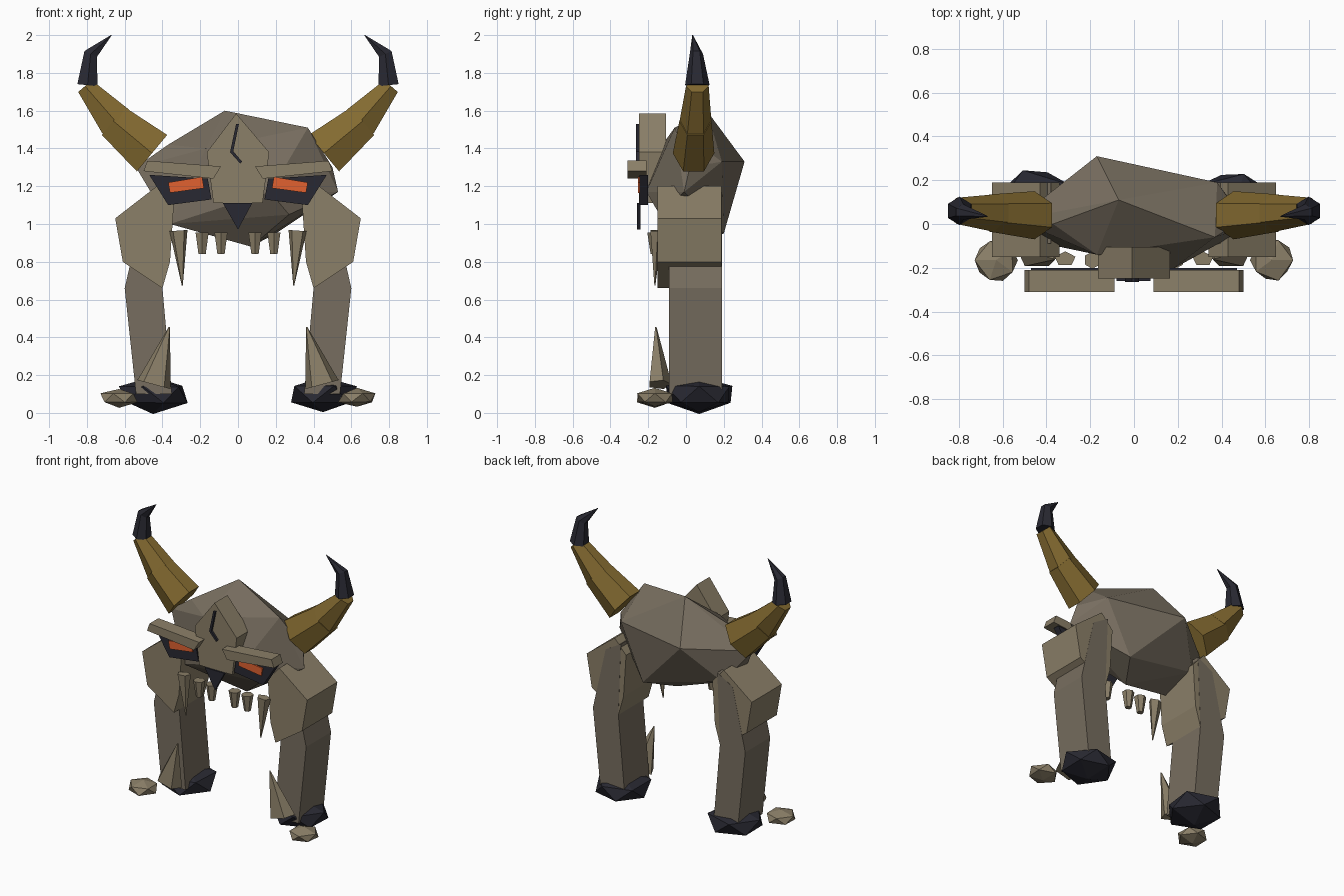
import bpy, bmesh, random
from mathutils import Vector

if "Cube" in bpy.data.objects:
    bpy.data.objects.remove(bpy.data.objects["Cube"])

random.seed(4)


def material(name, rgb):
    m = bpy.data.materials.new(name)
    m.diffuse_color = (*rgb, 1)
    m.use_nodes = True
    m.node_tree.nodes["Principled BSDF"].inputs["Base Color"].default_value = m.diffuse_color
    return m


BONE = material("bone", (0.26, 0.215, 0.14))
HIDE = material("hide", (0.185, 0.155, 0.115))
GOLD = material("gold", (0.23, 0.145, 0.03))
DARK = material("dark", (0.022, 0.022, 0.032))
EYE = material("eye_orange", (0.75, 0.12, 0.03))


def finish(name, bm, mat, side=1):
    """Mirror to the given side, fix normals and link the object."""
    for v in bm.verts:
        v.co.x *= side
    bmesh.ops.recalc_face_normals(bm, faces=bm.faces)
    me = bpy.data.meshes.new(name)
    bm.to_mesh(me)
    bm.free()
    me.materials.append(mat)
    ob = bpy.data.objects.new(name, me)
    bpy.context.collection.objects.link(ob)
    return ob


def plate(name, pts, y0, y1, mat, side=1):
    """Front-view outline extruded along y."""
    bm = bmesh.new()
    f = bm.faces.new([bm.verts.new((x, y0, z)) for x, z in pts])
    ext = bmesh.ops.extrude_face_region(bm, geom=[f])["geom"]
    for v in ext:
        if isinstance(v, bmesh.types.BMVert):
            v.co.y = y1
    finish(name, bm, mat, side)


def tube(name, rings, mat, side=1, n=6):
    """Loft of n-sided rings (centre, in-plane radius, y radius)."""
    import math
    bm = bmesh.new()
    cs = [Vector(r[0]) for r in rings]
    loops = []
    for i, (c, ra, ry) in enumerate(rings):
        d = cs[min(i + 1, len(cs) - 1)] - cs[max(i - 1, 0)]
        nrm = Vector((-d.z, 0, d.x)).normalized()
        loops.append([bm.verts.new(cs[i] + nrm * ra * math.sin(2 * math.pi * k / n)
                                   + Vector((0, ry * math.cos(2 * math.pi * k / n), 0)))
                      for k in range(n)])
    for a, b in zip(loops, loops[1:]):
        for k in range(n):
            bm.faces.new((a[k], a[(k + 1) % n], b[(k + 1) % n], b[k]))
    bm.faces.new(loops[0])
    bm.faces.new(loops[-1])
    finish(name, bm, mat, side)


def rock(name, c, size, mat, side=1, jitter=0.12):
    """Irregular icosahedron lump."""
    bm = bmesh.new()
    bmesh.ops.create_icosphere(bm, subdivisions=1, radius=1)
    for v in bm.verts:
        v.co *= 1 + random.uniform(-jitter, jitter)
        v.co = Vector(c) + Vector([a * s for a, s in zip(v.co, size)])
    finish(name, bm, mat, side)


# Skull: faceted lump
bm = bmesh.new()
for p in [(-.07, .11, 1.6), (.37, -.06, 1.51), (-.37, .0, 1.42), (-.17, .31, 1.33),
          (.38, .19, 1.33), (.5, .02, 1.3), (-.54, .02, 1.3), (.53, -.01, 1.17),
          (-.17, -.14, 1.4), (.17, -.21, 1.17), (-.36, -.1, 1.0), (.2, .2, .95),
          (.07, .0, .88), (-.38, .13, 1.08), (.27, -.14, 1.05)]:
    bm.verts.new(p)
bmesh.ops.convex_hull(bm, input=bm.verts)
finish("skull", bm, HIDE)

# Forehead, nose and crack
plate("forehead", [(-.01, 1.585), (.165, 1.38), (.13, 1.11), (-.13, 1.11), (-.165, 1.38)],
      -.25, -.105, BONE)
plate("nose", [(-.08, 1.11), (.075, 1.11), (0, .97)], -.26, -.24, DARK)
plate("crack", [(-.01, 1.53), (.005, 1.53), (-.025, 1.385), (.022, 1.33),
                (.012, 1.32), (-.042, 1.38)], -.265, -.245, DARK)

for s, tag in ((1, "right"), (-1, "left")):
    # Face
    plate("brow_" + tag, [(.09, 1.305), (.48, 1.335), (.5, 1.28), (.13, 1.24)],
          -.31, -.21, BONE, s)
    plate("eye_socket_" + tag, [(.16, 1.24), (.47, 1.26), (.37, 1.1), (.14, 1.13)],
          -.245, -.2, DARK, s)
    plate("eye_" + tag, [(.19, 1.25), (.37, 1.22), (.36, 1.165), (.18, 1.19)],
          -.255, -.235, EYE, s)

    # Teeth
    for i, x in enumerate((.09, .19)):
        tube(f"tooth_{i}_{tag}", [((x, -.165, .955), .04, .04), ((x, -.165, .84), .022, .022)],
             BONE, s)
    tube("fang_" + tag, [((.315, -.16, .965), .05, .035), ((.295, -.165, .675), .003, .003)],
         BONE, s, 5)

    # Horn
    tube("horn_lower_" + tag, [((.455, .04, 1.375), .145, .11), ((.66, .05, 1.545), .11, .085)],
         GOLD, s)
    tube("horn_upper_" + tag, [((.645, .05, 1.54), .11, .085), ((.81, .06, 1.73), .055, .06)],
         GOLD, s)
    tube("horn_tip_" + tag, [((.797, .06, 1.735), .062, .065), ((.78, .055, 1.9), .042, .035),
                             ((.67, .035, 2.0), .002, .002)], DARK, s)

    # Leg
    plate("shoulder_" + tag, [(.43, 1.2), (.65, 1.03), (.61, .8), (.4, .66), (.36, .8), (.34, 1.1)],
          -.15, .189, BONE, s)
    plate("leg_" + tag, [(.38, 1.17), (.5, 1.1), (.6, .66), (.54, .1), (.35, .1), (.4, .66)],
          -.09, .19, HIDE, s)

    # Foot
    rock("foot_" + tag, (.45, .07, .097), (.2, .195, .097), DARK, s, .08)
    rock("toe_" + tag, (.63, -.165, .08), (.105, .105, .05), BONE, s, .08)
    tube("shin_spike_" + tag, [((.445, -.14, .15), .095, .065), ((.363, -.16, .455), .004, .004)],
         BONE, s, 5)
